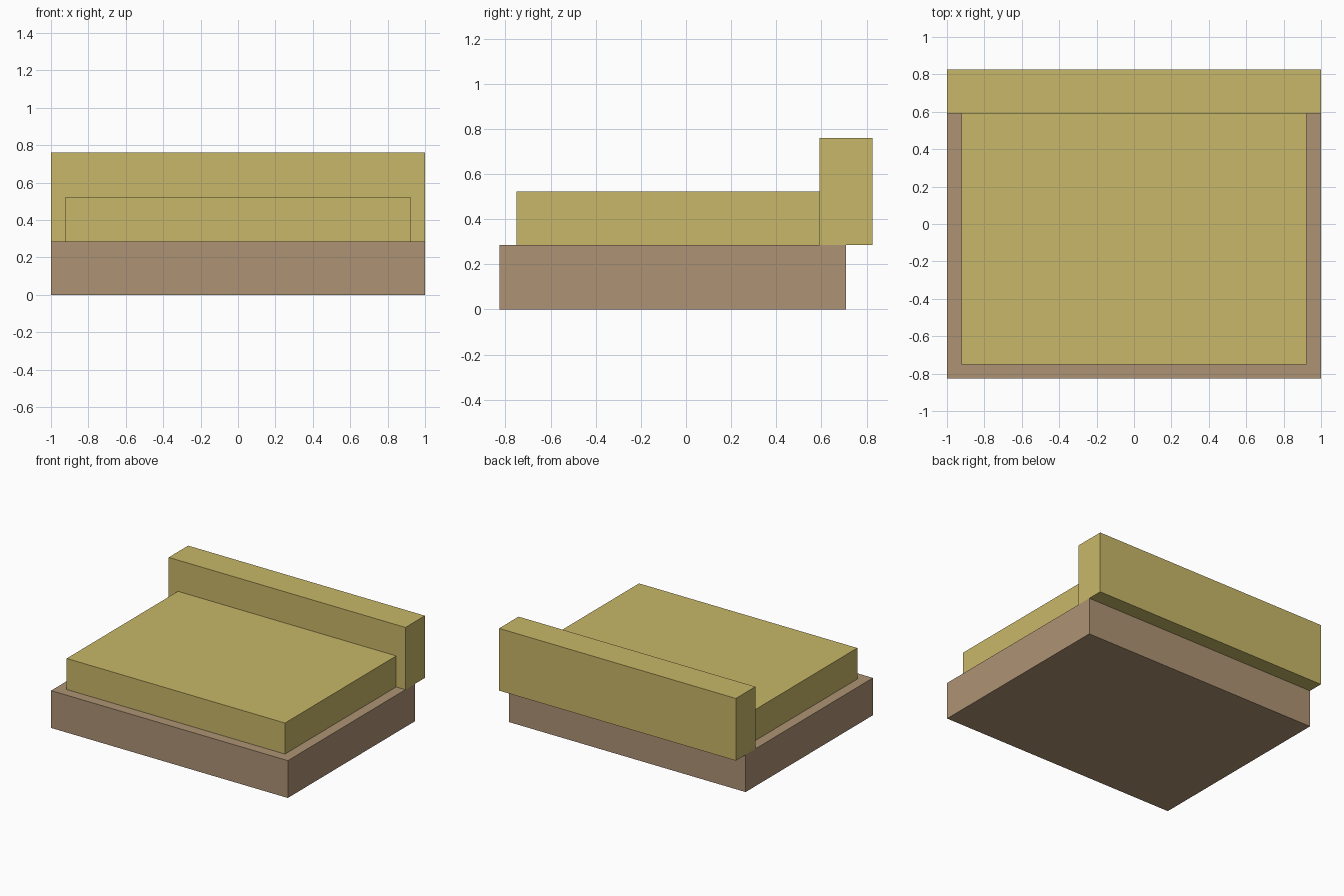
import bpy
import bmesh
from mathutils import Vector

cube = bpy.data.objects.get("Cube")
if cube:
    bpy.data.objects.remove(cube, do_unlink=True)


def make_material(name, rgb):
    mat = bpy.data.materials.new(name)
    mat.use_nodes = True
    color = (*rgb, 1.0)
    mat.diffuse_color = color
    mat.node_tree.nodes["Principled BSDF"].inputs["Base Color"].default_value = color
    return mat


def make_box(name, low, high, mat):
    """Flat-shaded box spanning two opposite corners."""
    low, high = Vector(low), Vector(high)
    mesh = bpy.data.meshes.new(name)
    bm = bmesh.new()
    bmesh.ops.create_cube(bm, size=1.0)
    bmesh.ops.scale(bm, vec=high - low, verts=bm.verts)
    bmesh.ops.translate(bm, vec=(low + high) / 2, verts=bm.verts)
    bm.to_mesh(mesh)
    bm.free()
    mesh.materials.append(mat)
    obj = bpy.data.objects.new(name, mesh)
    bpy.context.collection.objects.link(obj)
    return obj


wood = make_material("brown wood", (0.42, 0.29, 0.175))
fabric = make_material("mustard fabric", (0.58, 0.475, 0.138))

BASE_TOP = 0.285
CUSHION_BACK = 0.592

# Solid plinth
make_box("base", (-1, -0.827, 0), (1, 0.709, BASE_TOP), wood)
# Seat cushion, inset from the front and sides
make_box("seat_cushion", (-0.922, -0.75, BASE_TOP), (0.922, CUSHION_BACK, 0.522), fabric)
# Backrest overhanging the rear of the base
make_box("backrest", (-1, CUSHION_BACK, BASE_TOP), (1, 0.827, 0.76), fabric)
